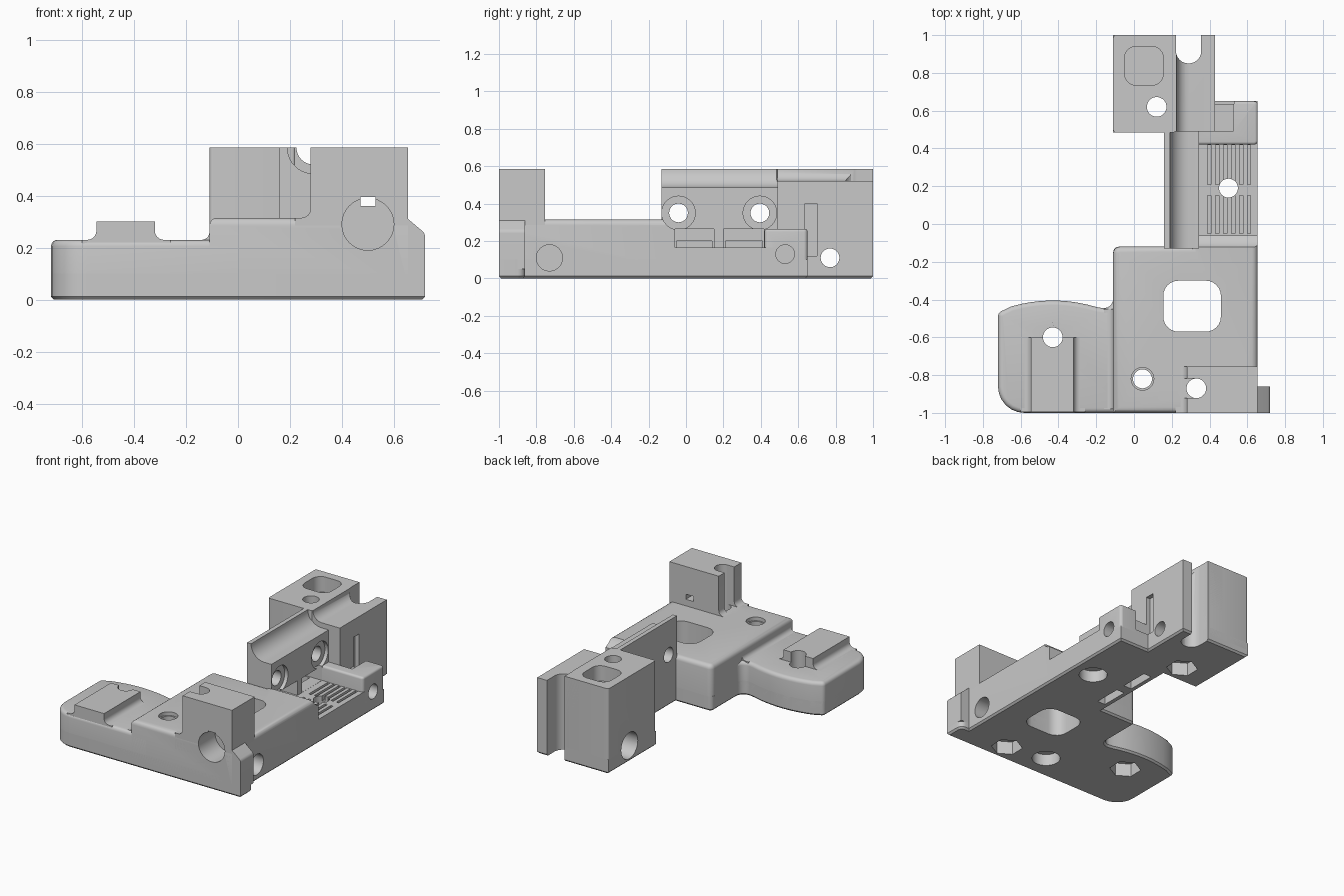
import bpy, bmesh, math
from mathutils import Vector

old = bpy.data.objects.get("Cube")
if old:
    bpy.data.objects.remove(old)

grey = bpy.data.materials.new("grey plastic")
grey.use_nodes = True
COLOR = (0.58, 0.58, 0.58, 1)
grey.diffuse_color = COLOR
grey.node_tree.nodes["Principled BSDF"].inputs["Base Color"].default_value = COLOR

parts, cutters = [], []


def rounded(corners, steps=6):
    """Outline from (u, v, optional radius) corners, convex or concave."""
    out = []
    n = len(corners)
    for i, c in enumerate(corners):
        p = Vector(c[:2])
        if len(c) < 3:
            out.append(p)
            continue
        a = (Vector(corners[i - 1][:2]) - p).normalized()
        b = (Vector(corners[(i + 1) % n][:2]) - p).normalized()
        half = a.angle(b) / 2
        centre = p + (a + b).normalized() * c[2] / math.sin(half)
        tangent = c[2] / math.tan(half)
        s = (p + a * tangent - centre).normalized()
        e = (p + b * tangent - centre).normalized()
        out += [centre + s.slerp(e, k / steps).normalized() * c[2]
                for k in range(steps + 1)]
    return out


def rect(u0, u1, v0, v1, r=0):
    pts = [(u0, v0), (u1, v0), (u1, v1), (u0, v1)]
    return rounded([p + (r,) for p in pts]) if r else [Vector(p) for p in pts]


def circle(u, v, r, n=32, turn=0):
    return [Vector((u + r * math.cos(math.tau * k / n + turn),
                    v + r * math.sin(math.tau * k / n + turn))) for k in range(n)]


def scoop(u, v, r, steps=10):
    """Quarter of a concave channel, from its left lip to its lowest point."""
    angles = [math.pi * (1 + 0.5 * k / steps) for k in range(steps + 1)]
    return [(u + r * math.cos(a), v + r * math.sin(a)) for a in angles]


def prism(name, outline, lo, hi, axis="z", top=0, bottom=0, cut=False):
    place = {"z": lambda u, v, w: (u, v, w),
             "y": lambda u, v, w: (u, w, v),
             "x": lambda u, v, w: (w, u, v)}[axis]
    bm = bmesh.new()
    ends = []
    for w in (lo, hi):
        ends.append(bm.faces.new([bm.verts.new(place(p[0], p[1], w)) for p in outline]))
    a, b = list(ends[0].verts), list(ends[1].verts)
    for i in range(len(a)):
        bm.faces.new((a[i - 1], a[i], b[i], b[i - 1]))
    bmesh.ops.recalc_face_normals(bm, faces=bm.faces[:])
    top_edges, low_edges = list(ends[1].edges), list(ends[0].edges)
    for edges, width, seg in ((top_edges, top, 4), (low_edges, bottom, 1)):
        if width:
            bmesh.ops.bevel(bm, geom=edges, offset=width, segments=seg, profile=0.5,
                            affect="EDGES", clamp_overlap=False)
    bmesh.ops.remove_doubles(bm, verts=bm.verts[:], dist=0.00001)
    bmesh.ops.recalc_face_normals(bm, faces=bm.faces[:])
    mesh = bpy.data.meshes.new(name)
    bm.to_mesh(mesh)
    bm.free()
    mesh.materials.append(grey)
    ob = bpy.data.objects.new(name, mesh)
    bpy.context.scene.collection.objects.link(ob)
    ob.hide_render = cut
    (cutters if cut else parts).append(ob)


def cut(outline, lo, hi, axis="z"):
    prism("cutter", outline, lo, hi, axis, cut=True)


# Shared footprint with a chamfered bottom edge
arc = [(x, -0.405 - 0.65 * (x + 0.43) ** 2) for x in (-0.2 - 0.05 * k for k in range(10))]
wing_back = [(-0.11, -0.455, 0.05)] + arc + [(-0.72, -0.47, 0.03)]
wing_front = (-0.72, -1, 0.14)
prism("bottom_plate", rounded(
    [wing_front, (0.72, -1), (0.72, -0.86, 0.04), (0.655, -0.86), (0.655, 0.65),
     (0.43, 0.65), (0.43, 1), (-0.11, 1), (-0.11, 0.485), (0.16, 0.485),
     (0.16, -0.12), (-0.11, -0.12, 0.03)] + wing_back), 0, 0.1, bottom=0.012)

# Side wing and its rounded post
prism("wing", rounded([wing_front, (0, -1), (0, -0.3), (-0.11, -0.3)] + wing_back),
      0.05, 0.23, top=0.025)
prism("wing_post", rounded([(-0.545, -1), (-0.32, -1), (-0.32, -0.488, 0.112),
                            (-0.545, -0.488, 0.112)]), 0.05, 0.44, top=0.025)
prism("wing_post_foot", rounded([(-0.6, 0.1), (-0.6, 0.23), (-0.545, 0.23, 0.035),
                                 (-0.545, 0.3), (-0.32, 0.3), (-0.32, 0.23, 0.035),
                                 (-0.26, 0.23), (-0.26, 0.1)]), -0.995, -0.6, "y")

# Main base and front tower
prism("base", rounded([(-0.11, -1), (0.655, -1), (0.655, -0.06), (0.3, -0.06),
                       (0.3, -0.12), (-0.11, -0.12, 0.035)]), 0.05, 0.315, top=0.03)
prism("base_foot", rounded([(-0.16, 0.1), (-0.16, 0.23), (-0.11, 0.23, 0.03),
                            (-0.11, 0.275), (0, 0.275), (0, 0.1)]), -0.98, -0.45, "y")
prism("front_tower", rounded([(0.22, 0.1), (0.22, 0.315), (0.28, 0.315, 0.035),
                              (0.28, 0.585), (0.655, 0.585), (0.655, 0.1)]),
      -1, -0.755, "y")
prism("side_lug", rounded([(0.6, 0.05), (0.72, 0.05), (0.72, 0.255, 0.03),
                           (0.655, 0.31), (0.6, 0.31)]), -1, -0.86, "y")

# Bridge floor, channelled wall and rear blocks
prism("bridge_floor", rect(0.2, 0.655, -0.1, 0.5), 0.05, 0.165)
prism("channel_wall", [(0.16, 0.05), (0.16, 0.585)] + scoop(0.29, 0.585, 0.1)
      + [(0.345, 0.485), (0.345, 0.05)], -0.13, 0.5, "y")
prism("rear_side_block", rect(0.3, 0.655, 0.42, 0.65, 0.02), 0.05, 0.265, top=0.015)
prism("rear_block", rect(-0.11, 0.222, 0.485, 1, 0.015), 0.05, 0.585)
prism("rear_channel", [(0.1, 0.05), (0.1, 0.585)] + scoop(0.29, 0.585, 0.065)
      + [(0.43, 0.52), (0.43, 0.05)], 0.49, 1, "y")

# Vertical bolt holes with hexagonal nut pockets
for x, y in ((-0.43, -0.6), (0.33, -0.87), (0.12, 0.62)):
    cut(circle(x, y, 0.052), -0.1, 0.8)
    cut(circle(x, y, 0.1, 6, 0.5), -0.1, 0.09)
# Vertical holes with round counterbores
for x, y in ((0.045, -0.82), (0.5, 0.19)):
    cut(circle(x, y, 0.05), -0.1, 0.8)
    cut(circle(x, y, 0.09), -0.1, 0.08)
cut(circle(0.045, -0.82, 0.06), 0.29, 0.4)

# Base window, tower slot and rear openings
cut(rect(0.155, 0.46, -0.57, -0.3, 0.08), -0.1, 0.5)
cut(rect(0.2, 0.335, -0.922, -0.818), 0.316, 0.7)
cut(rect(-0.05, 0.155, 0.735, 0.94, 0.06), 0.48, 0.7)
cut(rounded([(0.222, 1.1), (0.222, 0.85, 0.066), (0.356, 0.85, 0.066), (0.356, 1.1)]),
    -0.1, 0.7)
cut(rect(0.43, 0.525, 0.49, 0.7), 0.2, 0.4)
cut(rect(0.4, 0.53, 0.636, 0.7), 0.12, 0.4)

# Front round pocket with a small through slot
cut(circle(0.5, 0.29, 0.1), -1.1, -0.82, "y")
cut(rect(0.472, 0.53, 0.36, 0.395), -1.1, -0.7, "y")

# Sideways holes
for y in (-0.04, 0.395):
    cut(circle(y, 0.35, 0.05), 0.1, 0.8, "x")
    cut(circle(y, 0.35, 0.09), 0.32, 0.8, "x")
cut(circle(0.77, 0.11, 0.05), -0.3, 0.6, "x")
cut(circle(0.77, 0.11, 0.09), -0.3, 0, "x")
cut(circle(-0.73, 0.11, 0.07), 0.4, 0.69, "x")
cut(circle(0.53, 0.13, 0.05), 0.46, 0.8, "x")

# Tie recesses, tie slots and gripping grooves on both halves of the bridge
for y0, y1 in ((-0.06, 0.15), (0.2, 0.418)):
    cut(rect(0.22, 0.36, y0, y1), 0.166, 0.265)
    cut(rect(0.2, 0.26, y0 + 0.01, y1 - 0.01), -0.1, 0.2)
    for k in range(6):
        x = 0.39 + 0.042 * k
        cut(rect(x, x + 0.018, y0 + 0.01, y1), 0.13, 0.2)


def bounds(ob):
    return [(min(c), max(c)) for c in zip(*(v.co for v in ob.data.vertices))]


# Cut every part with the cutters that touch it, then remove the cutters
for ob in parts:
    box = bounds(ob)
    for c in cutters:
        if all(a[0] < b[1] and b[0] < a[1] for a, b in zip(box, bounds(c))):
            mod = ob.modifiers.new("cut", "BOOLEAN")
            mod.operation, mod.solver, mod.object = "DIFFERENCE", "EXACT", c
bpy.context.view_layer.update()
graph = bpy.context.evaluated_depsgraph_get()
meshes = [bpy.data.meshes.new_from_object(ob.evaluated_get(graph)) for ob in parts]
for ob, mesh in zip(parts, meshes):
    ob.modifiers.clear()
    ob.data = mesh
for c in cutters:
    bpy.data.objects.remove(c)

for ob in bpy.context.selected_objects:
    ob.select_set(False)
for ob in parts:
    ob.select_set(True)
bpy.context.view_layer.objects.active = parts[0]
bpy.ops.object.shade_smooth_by_angle(angle=math.radians(35))
